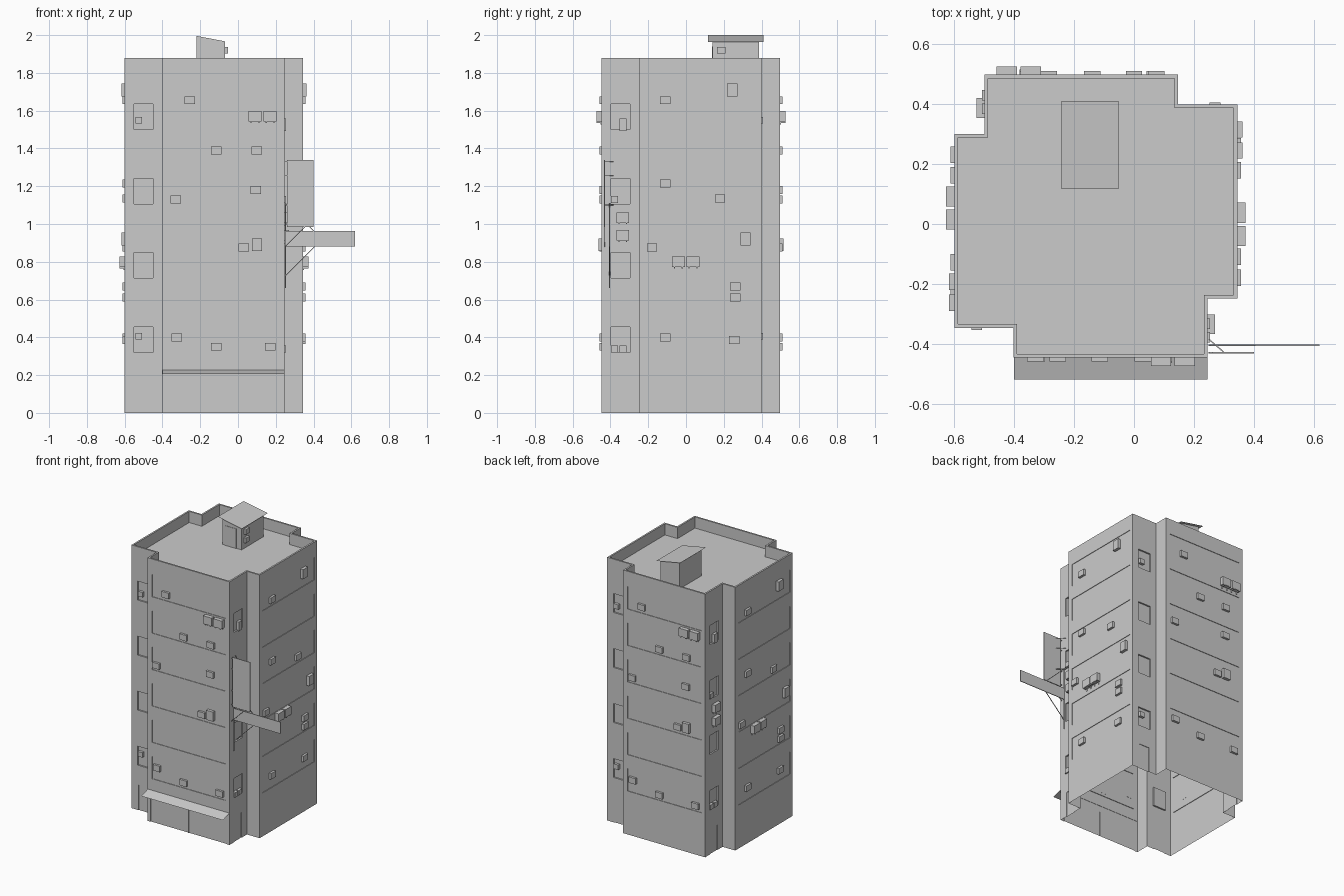
import bpy, bmesh, math
from mathutils import Matrix, Vector

if "Cube" in bpy.data.objects:
    bpy.data.objects.remove(bpy.data.objects["Cube"])

CX, CY = -0.1275, 0.026        # axis of the four-fold plan
MAIN, NOTCH = -0.4725, -0.3725  # local depth of main and corner walls
TOP, ROOF, RIM = 1.88, 1.80, 0.012


def turn(side):
    return Matrix.Translation((CX, CY, 0)) @ Matrix.Rotation(side * math.pi / 2, 4, 'Z')


def finish(bm, name, weld=False):
    if weld:
        bmesh.ops.remove_doubles(bm, verts=bm.verts, dist=1e-5)
    me = bpy.data.meshes.new(name)
    bm.to_mesh(me)
    bm.free()
    ob = bpy.data.objects.new(name, me)
    bpy.context.collection.objects.link(ob)
    return ob


def quad(bm, pts, m=Matrix()):
    bm.faces.new([bm.verts.new(m @ Vector(p)) for p in pts])


def box(bm, lo, hi, m=Matrix()):
    lo, hi = Vector(lo), Vector(hi)
    bmesh.ops.create_cube(bm, size=1, matrix=m @ Matrix.Translation((lo + hi) / 2)
                          @ Matrix.Diagonal((*(hi - lo), 1)))


def strut(bm, p, q, t=0.004):
    p, q = Vector(p), Vector(q)
    rot = (q - p).to_track_quat('Z', 'Y').to_matrix().to_4x4()
    bmesh.ops.create_cube(bm, size=1, matrix=Matrix.Translation((p + q) / 2) @ rot
                          @ Matrix.Diagonal((t, t, (q - p).length, 1)))


def wall(bm, m, u0, u1, y, holes):
    """Wall with rectangular recesses (u0, u1, z0, z1, depth)."""
    us = sorted({u0, u1, *[h[0] for h in holes], *[h[1] for h in holes]})
    zs = sorted({0, TOP, *[h[2] for h in holes], *[h[3] for h in holes]})

    def depth(i, j):
        u, z = (us[i] + us[i + 1]) / 2, (zs[j] + zs[j + 1]) / 2
        return y + max([h[4] for h in holes if h[0] < u < h[1] and h[2] < z < h[3]], default=0)

    for i in range(len(us) - 1):
        for j in range(len(zs) - 1):
            a, b, c, d, w = us[i], us[i + 1], zs[j], zs[j + 1], depth(i, j)
            quad(bm, [(a, w, c), (b, w, c), (b, w, d), (a, w, d)], m)
            if i + 2 < len(us) and depth(i + 1, j) != w:
                v = depth(i + 1, j)
                quad(bm, [(b, w, c), (b, v, c), (b, v, d), (b, w, d)], m)
            if j + 2 < len(zs) and depth(i, j + 1) != w:
                v = depth(i, j + 1)
                quad(bm, [(a, w, d), (b, w, d), (b, v, d), (a, v, d)], m)


# Outer walls: window bands, stair windows, doors
bm = bmesh.new()
bands = [(-0.24, 0.343, 1.61 - 0.26 * k, 1.77 - 0.26 * k, 0.004) for k in range(6)]
stairs = [(-0.4225, -0.3225, 0.32 + 0.393 * k, 0.455 + 0.393 * k, 0.011) for k in range(4)]
door = [(-0.415, -0.335, 0, 0.18, 0.004)]
shop = [(-0.25, 0.045, 0, 0.18, 0.004), (0.05, 0.345, 0, 0.18, 0.004)]
corners = [(-0.4725, NOTCH), (-0.275, NOTCH), (-0.275, MAIN)]
outer, inner = [], []
for s in range(4):
    m = turn(s)
    wall(bm, m, -0.275, 0.3725, MAIN, bands + (shop if s == 0 else []))
    wall(bm, m, -0.4725, -0.275, NOTCH, stairs + door)
    quad(bm, [(-0.275, NOTCH, 0), (-0.275, MAIN, 0), (-0.275, MAIN, TOP), (-0.275, NOTCH, TOP)], m)
    outer += [m @ Vector((x, y, TOP)) for x, y in corners]
    inner += [m @ Vector((x + RIM, y + RIM, TOP)) for x, y in corners]
finish(bm, "outer_walls", True)

# Parapet rim, its inner face, and the roof deck
bm = bmesh.new()
low = [Vector((p.x, p.y, ROOF)) for p in inner]
for i in range(12):
    j = (i + 1) % 12
    quad(bm, [outer[i], outer[j], inner[j], inner[i]])
    quad(bm, [inner[i], inner[j], low[j], low[i]])
quad(bm, low)
finish(bm, "parapet_and_roof", True)

# Roof stair hut
def slope(x):
    return 2.0 - (x + 0.242) * 0.19


bm = bmesh.new()
x0, x1, y0, y1 = -0.22, -0.07, 0.14, 0.387
ring = [(x0, y0), (x1, y0), (x1, y1), (x0, y1)]
for (ax, ay), (bx, by) in zip(ring, ring[1:] + ring[:1]):
    quad(bm, [(ax, ay, ROOF), (bx, by, ROOF), (bx, by, slope(bx)), (ax, ay, slope(ax))])
finish(bm, "hut_walls", True)
bm = bmesh.new()
a, b = -0.242, -0.052
quad(bm, [(a, 0.117, slope(a)), (b, 0.117, slope(b)), (b, 0.41, slope(b)), (a, 0.41, slope(a))])
finish(bm, "hut_roof")
bm = bmesh.new()
box(bm, (-0.2, 0.137, ROOF), (-0.11, 0.14, 1.94))
finish(bm, "hut_door")

# Air conditioners: (position along wall, z centre, kind); opposite sides match
KINDS = {'s': (0.055, 0.042, 0.012), 'l': (0.068, 0.057, 0.028),
         't': (0.054, 0.068, 0.017), 'm': (0.066, 0.056, 0.026), 'w': (0.036, 0.035, 0.008)}
front = [(-0.255, 1.655, 's'), (0.09, 1.57, 'l'), (0.17, 1.57, 'l'), (-0.115, 1.39, 's'),
         (0.1, 1.39, 's'), (0.095, 1.18, 's'), (-0.33, 1.13, 's'), (0.03, 0.875, 's'),
         (0.1, 0.89, 't'), (-0.325, 0.4, 's'), (-0.115, 0.35, 's'), (0.17, 0.35, 's')]
right = [(-0.11, 1.655, 's'), (0.245, 1.71, 't'), (-0.11, 1.215, 's'), (0.18, 1.135, 's'),
         (0.315, 0.92, 't'), (-0.18, 0.875, 's'), (-0.04, 0.8, 'l'), (0.037, 0.8, 'l'),
         (0.26, 0.67, 's'), (0.26, 0.61, 's'), (-0.11, 0.4, 's'), (0.255, 0.385, 's')]
front_corner = [(-0.525, 0.405, 'w'), (-0.525, 1.55, 'w')]
right_corner = [(-0.335, 1.034, 'm'), (-0.335, 0.94, 'm'), (-0.333, 1.54, 'w'), (-0.333, 1.51, 'w'),
                (-0.378, 1.13, 'w'), (-0.378, 0.338, 'w'), (-0.333, 0.338, 'w')]


def units(bm, side, items, wall_y, shift):
    m = turn(side)
    for p, z, kind in items:
        w, h, d = KINDS[kind]
        u = p - shift
        back = wall_y + (0.011 if kind == 'w' else 0.005)
        box(bm, (u - w / 2, wall_y - d, z - h / 2), (u + w / 2, back, z + h / 2), m)
        if kind in 'lm':  # bracket legs
            for e in (u - w * 0.3, u + w * 0.3):
                box(bm, (e - 0.003, wall_y - d, z - h / 2 - 0.006), (e + 0.003, wall_y, z - h / 2), m)
                box(bm, (e - 0.003, wall_y - 0.005, z - h / 2 - 0.016), (e + 0.003, wall_y, z - h / 2), m)


bm = bmesh.new()
for half in (0, 2):
    units(bm, half, front, MAIN, CX)
    units(bm, half, front_corner, NOTCH, CX)
    units(bm, half + 1, right, MAIN, CY)
    units(bm, half + 1, right_corner, NOTCH, CY)
for z in (1.92, 1.86):  # on the hut
    box(bm, (x1, 0.165, z - 0.018), (x1 + 0.016, 0.208, z + 0.018))
finish(bm, "air_conditioners")

# Entrance awning
bm = bmesh.new()
quad(bm, [(-0.4, -0.52, 0.205), (0.245, -0.52, 0.205), (0.245, -0.445, 0.228), (-0.4, -0.445, 0.228)])
finish(bm, "awning")

# Projecting sign boards and their brackets
bm = bmesh.new()
box(bm, (0.26, -0.433, 0.985), (0.4, -0.428, 1.34))
finish(bm, "tall_sign")
bm = bmesh.new()
box(bm, (0.25, -0.407, 0.88), (0.62, -0.402, 0.963))
finish(bm, "long_sign")
bm = bmesh.new()
strut(bm, (0.25, -0.43, 0.88), (0.36, -0.43, 0.99))
strut(bm, (0.25, -0.405, 0.725), (0.41, -0.405, 0.885))
strut(bm, (0.25, -0.405, 1.11), (0.41, -0.405, 0.955))
strut(bm, (0.252, -0.405, 0.66), (0.252, -0.405, 1.11))
for z in (1.33, 1.255, 1.1, 1.0):
    strut(bm, (0.25, -0.43, z), (0.262, -0.43, z))
for z in (1.33, 1.255, 1.1):
    strut(bm, (0.25, -0.385, z), (0.3, -0.428, z))
finish(bm, "sign_brackets")
